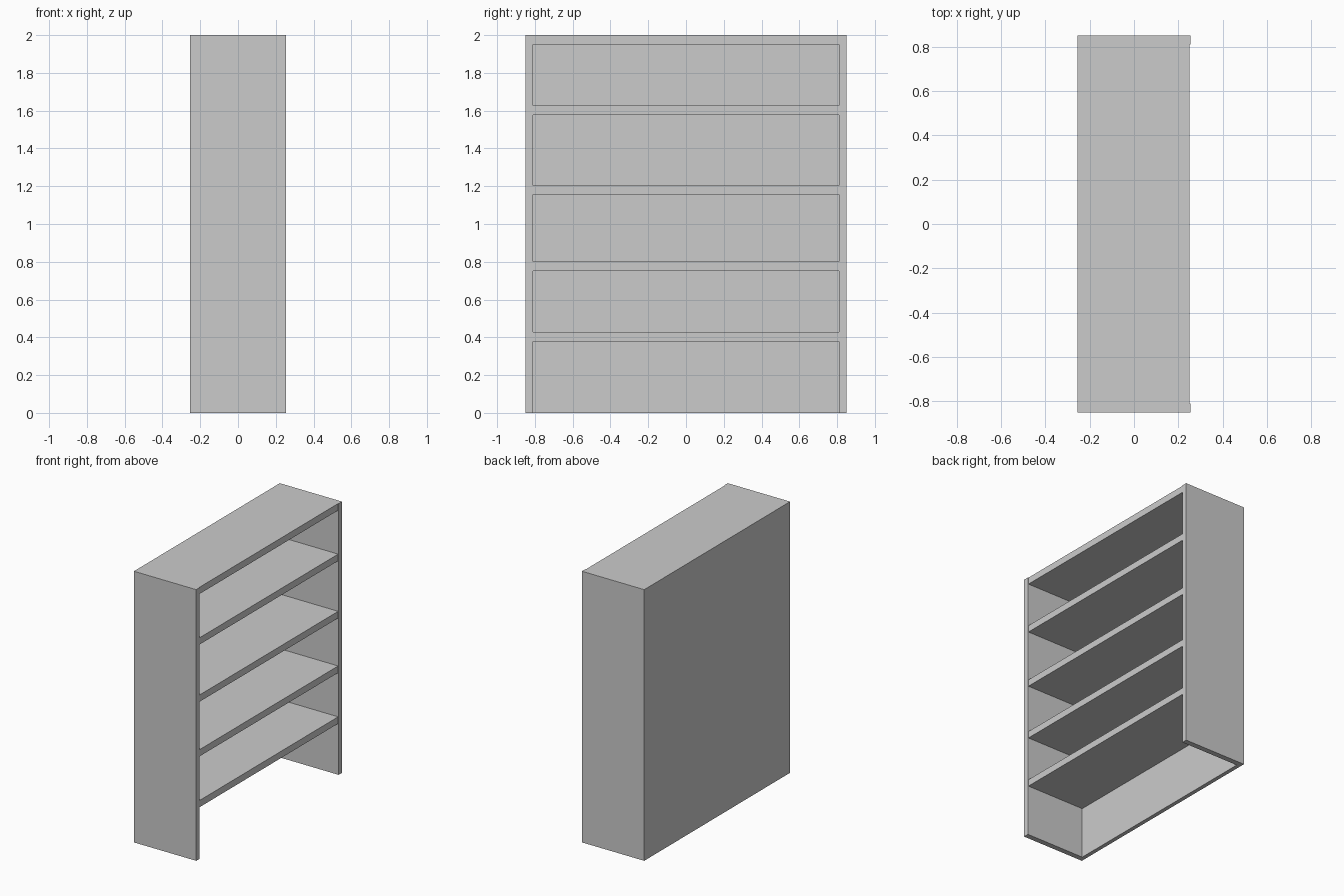
import bpy

if "Cube" in bpy.data.objects:
    bpy.data.objects.remove(bpy.data.objects["Cube"])

WIDTH, HEIGHT = 1.70, 2.0
BACK_X, SIDE_X, SHELF_X = -0.254, 0.254, 0.25
SIDE_T, BACK_T, BOARD_T = 0.04, 0.03, 0.05


def board(name, lo, hi):
    """Box spanning two opposite corners."""
    bpy.ops.mesh.primitive_cube_add(
        size=1, location=[(a + b) / 2 for a, b in zip(lo, hi)])
    ob = bpy.context.object
    ob.name = name
    ob.scale = [b - a for a, b in zip(lo, hi)]
    bpy.ops.object.transform_apply(location=False, rotation=False, scale=True)
    return ob


outer = WIDTH / 2
inner = outer - SIDE_T
back_inner = BACK_X + BACK_T

# Upright sides, standing slightly proud of the shelves
board("left_side", (BACK_X, -outer, 0), (SIDE_X, -inner, HEIGHT))
board("right_side", (BACK_X, inner, 0), (SIDE_X, outer, HEIGHT))

# Back panel between the sides, down to the floor
board("back_panel", (BACK_X, -inner, 0), (back_inner, inner, HEIGHT))

# Unevenly spaced shelves, then the top board
for i, z in enumerate((0.377, 0.752, 1.155, 1.577)):
    board(f"shelf_{i + 1}", (back_inner, -inner, z), (SHELF_X, inner, z + BOARD_T))
board("top_board", (back_inner, -inner, HEIGHT - BOARD_T), (SHELF_X, inner, HEIGHT))
